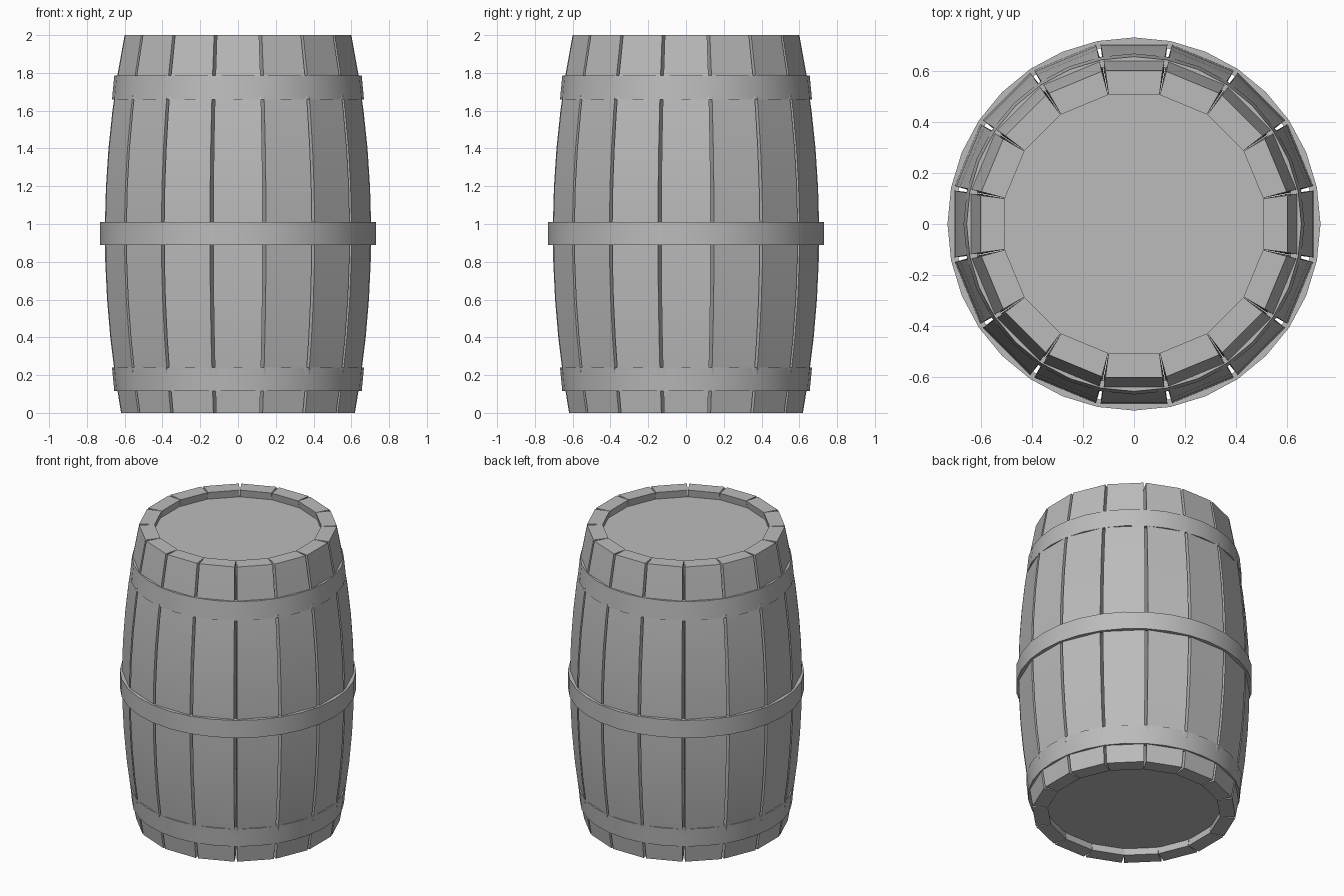
import bpy, bmesh, math
from mathutils import Matrix

if "Cube" in bpy.data.objects:
    bpy.data.objects.remove(bpy.data.objects["Cube"], do_unlink=True)

STAVES = 16
MID = 0.95

grey = bpy.data.materials.new("barrel_grey")
grey.use_nodes = True
grey.diffuse_color = (0.5, 0.5, 0.5, 1)
grey.node_tree.nodes["Principled BSDF"].inputs["Base Color"].default_value = (0.5, 0.5, 0.5, 1)


def belly(z):
    """Outer radius of the staves at height z."""
    return 0.705 - 0.095 * (z - MID) ** 2


def finish(name, bm, angle):
    bmesh.ops.recalc_face_normals(bm, faces=bm.faces)
    mesh = bpy.data.meshes.new(name)
    bm.to_mesh(mesh)
    bm.free()
    mesh.materials.append(grey)
    obj = bpy.data.objects.new(name, mesh)
    bpy.context.collection.objects.link(obj)
    bpy.ops.object.select_all(action="DESELECT")
    obj.select_set(True)
    bpy.context.view_layer.objects.active = obj
    bpy.ops.object.shade_smooth_by_angle(angle=math.radians(angle))
    return obj


def bridge(bm, loops, closed):
    """Skin neighbouring rings of vertices."""
    pairs = list(zip(loops, loops[1:]))
    if closed:
        pairs.append((loops[-1], loops[0]))
    for a, b in pairs:
        for i in range(len(a)):
            j = (i + 1) % len(a)
            bm.faces.new((a[i], a[j], b[j], b[i]))


# Staves: bowed planks with bevelled edges, repeated around the axis
def make_stave(index, steps=10):
    bm = bmesh.new()
    loops = []
    for k in range(steps + 1):
        z = 2 * k / steps
        outer = belly(z)
        inner = outer - 0.095
        wo, wi = outer * 0.186, inner * 0.197
        corners = ((outer, -wo), (outer, wo), (inner, wi), (inner, -wi))
        loops.append([bm.verts.new((x, y, z)) for x, y in corners])
    bridge(bm, loops, False)
    bm.faces.new(loops[0])
    bm.faces.new(loops[-1])
    hard = [e for e in bm.edges if len(e.link_faces) == 2 and e.calc_face_angle() > 1]
    bmesh.ops.bevel(bm, geom=hard, offset=0.014, segments=1, affect="EDGES")
    turn = Matrix.Rotation(math.tau * index / STAVES, 4, "Z")
    bmesh.ops.transform(bm, matrix=turn, verts=bm.verts)
    finish(f"stave_{index + 1}", bm, 25)


for i in range(STAVES):
    make_stave(i)


# Hoops: thin bands that follow the slope of the belly
def make_hoop(name, low, high, r_low, r_high, sides=32):
    bm = bmesh.new()
    loops = []
    for r, z in ((r_low, low), (r_high, high), (r_high - 0.03, high), (r_low - 0.03, low)):
        loops.append([bm.verts.new((r * math.cos(math.tau * i / sides),
                                    r * math.sin(math.tau * i / sides), z))
                      for i in range(sides)])
    bridge(bm, loops, True)
    finish(name, bm, 30)


make_hoop("lower_hoop", 0.115, 0.24, 0.655, 0.667)
make_hoop("middle_hoop", 0.89, 1.01, 0.73, 0.73)
make_hoop("upper_hoop", 1.66, 1.785, 0.667, 0.655)


# Heads: flat discs recessed into both ends
for name, z in (("bottom_head", 0.07), ("top_head", 1.93)):
    bm = bmesh.new()
    bmesh.ops.create_cone(bm, cap_ends=True, segments=32, radius1=0.54, radius2=0.54,
                          depth=0.04, matrix=Matrix.Translation((0, 0, z)))
    finish(name, bm, 30)
